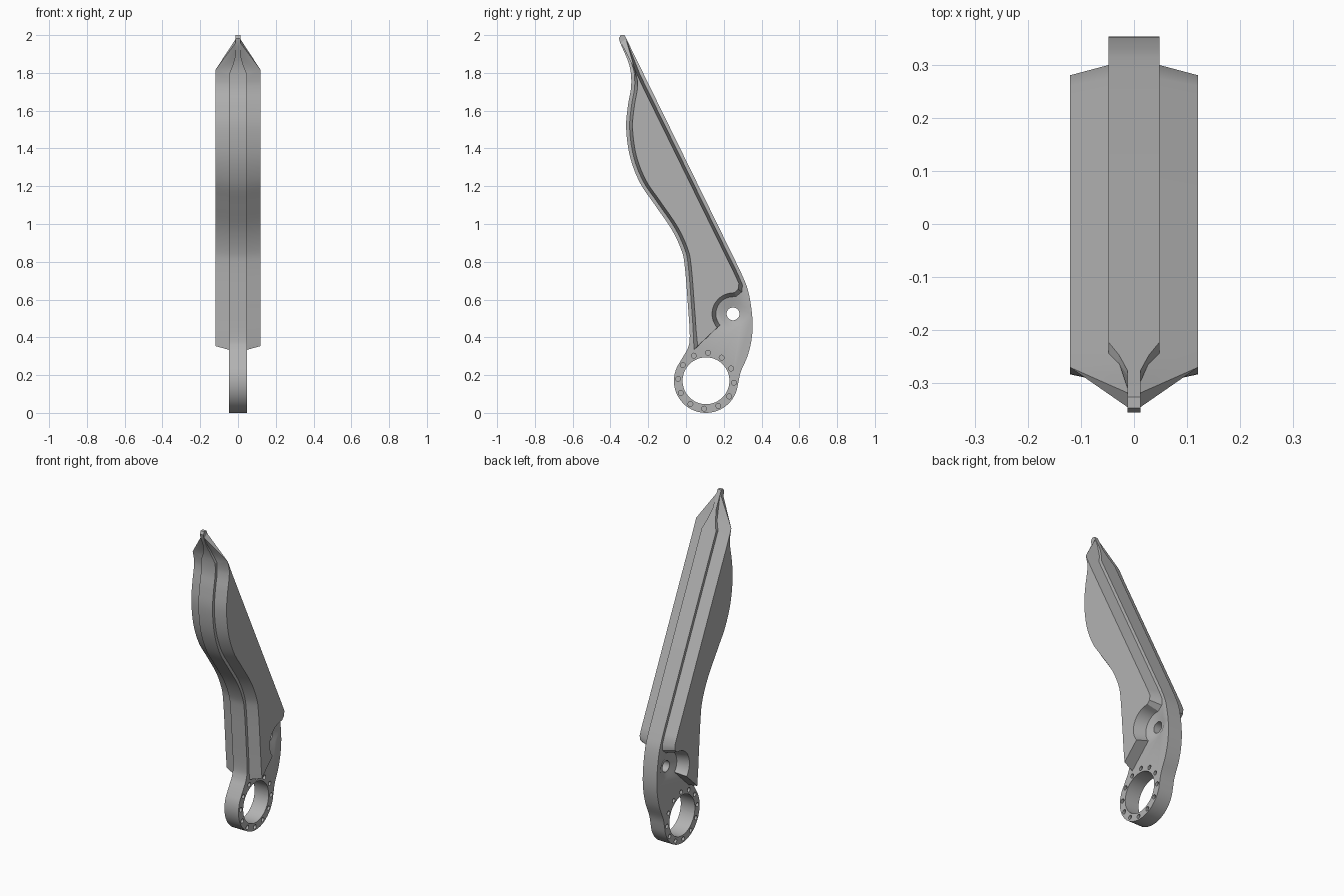
import bpy, bmesh, math
from mathutils import Vector, Matrix

cube = bpy.data.objects.get("Cube")
if cube:
    bpy.data.objects.remove(cube, do_unlink=True)

HALF = 0.048                      # half thickness of the core plate
OUTER = 0.12                      # half thickness across the side panels
RING = Vector((0.106, 0.17))      # finger ring centre (y, z)
PIVOT = Vector((0.249, 0.524))    # pivot bore centre (y, z)

grey = bpy.data.materials.new("plain grey")
grey.use_nodes = True
grey.diffuse_color = (0.45, 0.45, 0.45, 1)
grey.node_tree.nodes["Principled BSDF"].inputs["Base Color"].default_value = grey.diffuse_color


def make_object(name, bm):
    bmesh.ops.recalc_face_normals(bm, faces=bm.faces[:])
    mesh = bpy.data.meshes.new(name)
    bm.to_mesh(mesh)
    bm.free()
    mesh.materials.append(grey)
    obj = bpy.data.objects.new(name, mesh)
    bpy.context.collection.objects.link(obj)
    return obj


def activate(obj):
    bpy.ops.object.select_all(action='DESELECT')
    obj.select_set(True)
    bpy.context.view_layer.objects.active = obj


def spline(knots, steps=5):
    """Smooth curve through the knots."""
    k = [Vector(p) for p in knots]
    k = [2 * k[0] - k[1]] + k + [2 * k[-1] - k[-2]]
    out = []
    for a, b, c, d in zip(k, k[1:], k[2:], k[3:]):
        for i in range(steps):
            t = i / steps
            out.append(0.5 * (2 * b + (c - a) * t + (2 * a - 5 * b + 4 * c - d) * t * t
                              + (3 * b - a - 3 * c + d) * t ** 3))
    return out + [k[-2]]


def arc(centre, radius, start, end, count):
    angles = [math.radians(start + (end - start) * i / (count - 1)) for i in range(count)]
    return [centre + radius * Vector((math.cos(a), math.sin(a))) for a in angles]


def inset(path, distance):
    """Shift a path inwards, fading out towards the tip."""
    out = []
    for i, p in enumerate(path):
        t = (path[min(i + 1, len(path) - 1)] - path[max(i - 1, 0)]).normalized()
        fade = max(0, min(1, (2 - p.y) / 0.2))
        out.append(p + Vector((t.y, -t.x)) * distance * fade)
    return out


def core_half(z):
    """Half thickness of the core, thinning near the tip."""
    if z < 1.79:
        return HALF
    if z < 1.84:
        return HALF - 0.4 * (z - 1.79)
    return max(0.012, 0.028 - 0.27 * (z - 1.84))


# Shared outline curves, running clockwise
front = spline([(-0.016, 0.296), (0.01, 0.344), (0.02, 0.41), (0.008, 0.6), (-0.006, 0.77),
                (-0.022, 0.855), (-0.074, 0.968), (-0.164, 1.1), (-0.243, 1.217),
                (-0.296, 1.354), (-0.317, 1.508), (-0.307, 1.63), (-0.29, 1.735),
                (-0.3, 1.84), (-0.35, 1.963)])
top, low = Vector((-0.318, 1.985)), Vector((0.29, 0.746))
back = [top.lerp(low, t) for t in (0, 0.03, 0.06, 0.09, 0.12, 0.15, 0.2, 0.6, 1)]
tip = [Vector(p) for p in ((-0.355, 1.983), (-0.346, 2.0), (-0.326, 2.0))]
heel = spline([low, (0.328, 0.65), (0.35, 0.52), (0.35, 0.41), (0.328, 0.307),
               (0.29, 0.217), (0.275, 0.149)])
outline = front + tip + back + heel[1:-1] + arc(RING, 0.17, -7, -206, 30)

# Core plate with its thinned tip
bm = bmesh.new()
face = bm.faces.new([bm.verts.new((-HALF, p.x, p.y)) for p in outline])
moved = bmesh.ops.extrude_face_region(bm, geom=[face])["geom"]
bmesh.ops.translate(bm, verts=[g for g in moved if isinstance(g, bmesh.types.BMVert)],
                    vec=(2 * HALF, 0, 0))
for z in (1.79, 1.815, 1.84, 1.87, 1.9):
    bmesh.ops.bisect_plane(bm, geom=bm.verts[:] + bm.edges[:] + bm.faces[:],
                           plane_co=(0, 0, z), plane_no=(0, 0, 1))
for v in bm.verts:
    v.co.x *= core_half(v.co.z) / HALF
core = make_object("core_plate", bm)


def drill(bm, x, centre, r_in, r_out, depth, sides):
    """Add a cone or cylinder lying along x."""
    turn = Matrix.Rotation(math.copysign(math.pi / 2, x), 4, 'Y')
    bmesh.ops.create_cone(bm, cap_ends=True, segments=sides, radius1=r_in, radius2=r_out,
                          depth=depth, matrix=Matrix.Translation((x, centre.x, centre.y)) @ turn)


# Finger ring opening, pivot bore, and the ring of small blind holes
bores = bmesh.new()
drill(bores, 0.001, RING, 0.124, 0.124, 0.3, 64)
drill(bores, 0.001, PIVOT, 0.034, 0.034, 0.3, 32)
sinks = bmesh.new()
for side in (1, -1):
    for spot in arc(RING, 0.148, 86, 416, 12):
        drill(bores, side * HALF, spot, 0.013, 0.013, 0.03, 16)
    drill(sinks, side * HALF, PIVOT, 0.046, 0.086, 0.02, 40)
for name, cutter_bm in (("bore_cutter", bores), ("countersink_cutter", sinks)):
    cutter = make_object(name, cutter_bm)
    cutter.hide_render = True
    mod = core.modifiers.new(name, 'BOOLEAN')
    mod.operation = 'DIFFERENCE'
    mod.solver = 'EXACT'
    mod.object = cutter
    activate(core)
    bpy.ops.object.modifier_apply(modifier=mod.name)
    bpy.data.objects.remove(cutter, do_unlink=True)


def panel_loop(distance, corner, radius, start, toe):
    loop = inset([p for p in front if p.y > 0.42], distance) + inset(back, distance)
    loop += [Vector(p) for p in corner]
    return loop + arc(PIVOT, radius, start, 221, 20) + [Vector(toe)]


# Side panels with steep walls and a pointed upper end
base = panel_loop(0.018, [(0.3, 0.677), (0.296, 0.64), (0.265, 0.615)], 0.09, 95, (0.042, 0.333))
cap = panel_loop(0.034, [(0.28, 0.685), (0.276, 0.655), (0.258, 0.637)], 0.111, 100, (0.062, 0.354))
apex = Vector((-0.27, 1.815))
cap = [apex if p.y > 1.77 else p for p in cap]
for name, side in (("left_panel", 1), ("right_panel", -1)):
    bm = bmesh.new()
    inner = [bm.verts.new((side * (core_half(p.y) - 0.003), p.x, p.y)) for p in base]
    outer = [bm.verts.new((side * OUTER, p.x, p.y)) for p in cap]
    bm.faces.new(inner)
    bm.faces.new(outer)
    for i in range(len(inner)):
        j = (i + 1) % len(inner)
        bm.faces.new((inner[i], inner[j], outer[j], outer[i]))
    bmesh.ops.remove_doubles(bm, verts=bm.verts[:], dist=0.0001)
    make_object(name, bm)

for name in ("core_plate", "left_panel", "right_panel"):
    activate(bpy.data.objects[name])
    bpy.ops.object.shade_smooth_by_angle(angle=math.radians(30))
